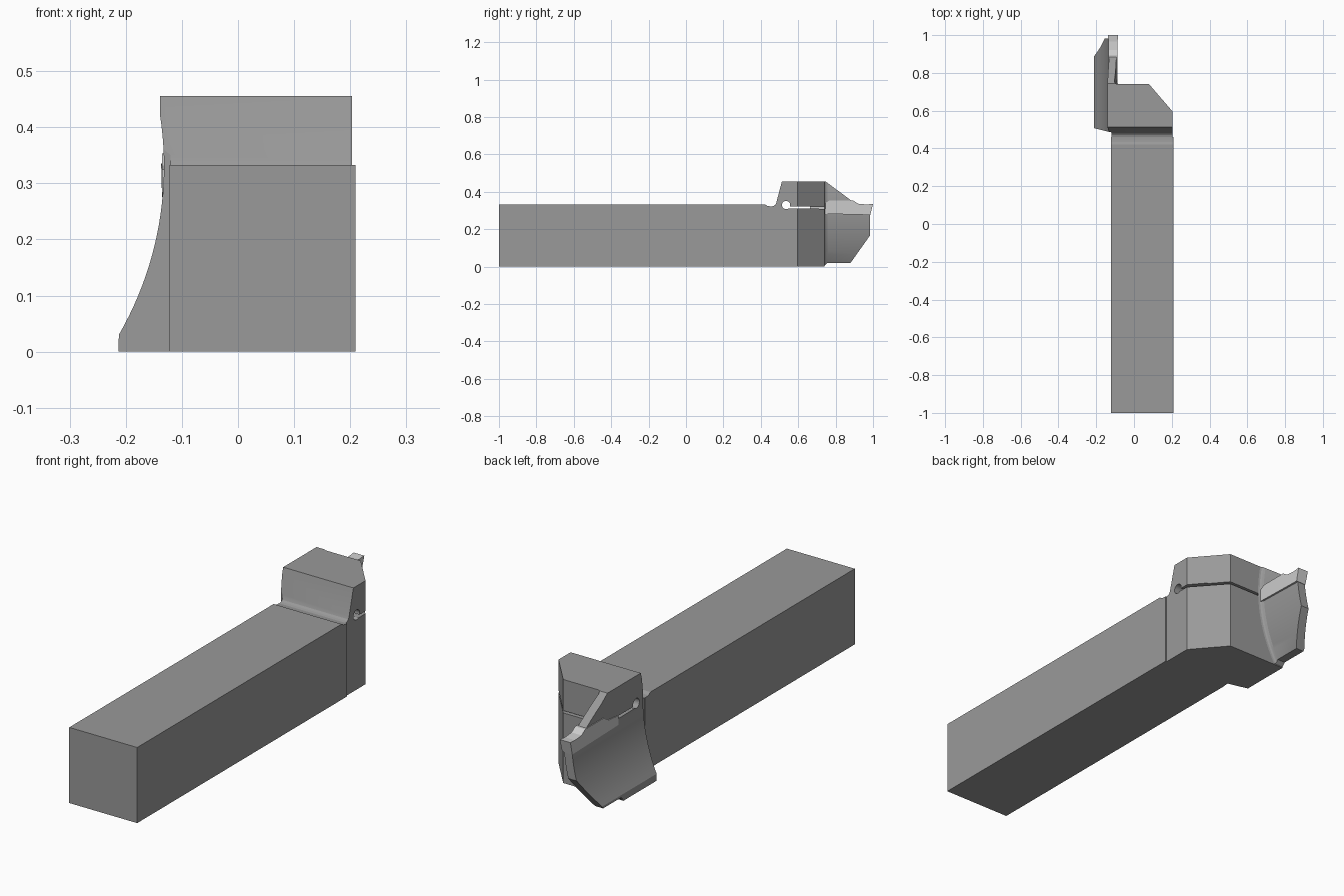
import bpy, bmesh, math

if "Cube" in bpy.data.objects:
    bpy.data.objects.remove(bpy.data.objects["Cube"])

CX, CZ, R_IN, R_OUT = -0.732, 0.33, 0.60, 0.639   # axis and radii of the curved blade
TOP = 0.456


def loft(name, rings):
    """Closed solid through matching rings of 3D points."""
    bm = bmesh.new()
    vs = [[bm.verts.new(p) for p in ring] for ring in rings]
    n = len(vs[0])
    for a, b in zip(vs, vs[1:]):
        for i in range(n):
            j = (i + 1) % n
            bm.faces.new((a[i], a[j], b[j], b[i]))
    bm.faces.new(vs[0])
    bm.faces.new(vs[-1])
    bmesh.ops.recalc_face_normals(bm, faces=bm.faces)
    me = bpy.data.meshes.new(name)
    bm.to_mesh(me)
    bm.free()
    ob = bpy.data.objects.new(name, me)
    bpy.context.collection.objects.link(ob)
    return ob


def side_prism(name, yz, x0, x1):
    return loft(name, [[(x, y, z) for y, z in yz] for x in (x0, x1)])


def plan_prism(name, xy, z0, z1):
    return loft(name, [[(x, y, z) for x, y in xy] for z in (z0, z1)])


def boolean(ob, cutter, op):
    cutter.hide_render = True
    m = ob.modifiers.new(op, 'BOOLEAN')
    m.operation, m.object, m.solver = op, cutter, 'EXACT'
    bpy.context.view_layer.objects.active = ob
    bpy.ops.object.modifier_apply(modifier=m.name)
    bpy.data.objects.remove(cutter)


def smooth(ob):
    bpy.ops.object.select_all(action='DESELECT')
    ob.select_set(True)
    bpy.context.view_layer.objects.active = ob
    bpy.ops.object.shade_smooth_by_angle(angle=math.radians(20))


def paint(obs, name, grey):
    mat = bpy.data.materials.new(name)
    mat.diffuse_color = (grey, grey, grey, 1)
    mat.use_nodes = True
    mat.node_tree.nodes["Principled BSDF"].inputs["Base Color"].default_value = mat.diffuse_color
    for ob in obs:
        ob.data.materials.clear()
        ob.data.materials.append(mat)


def arc_x(z, r):
    return CX + math.sqrt(r * r - (z - CZ) ** 2)


ZS = [0, 0.03] + [0.03 + (TOP - 0.03) * i / 24 for i in range(1, 25)]
inner = [(max(-0.213 if z < CZ else -0.139, arc_x(z, R_IN)), z) for z in ZS]

# Shank with the relief groove at its head end
shank = side_prism("shank", [(-1, 0), (0.46, 0), (0.46, 0.322), (0.448, 0.322), (0.435, 0.324),
                             (0.422, 0.333), (-1, 0.333)], -0.122, 0.209)

# Head: curved left side, trimmed by the plan outline and the side outline
section = inner + [(0.203, TOP), (0.203, 0)]
head = loft("clamping_head", [[(x, y, z) for x, z in section] for y in (0.44, 0.74)])
boolean(head, plan_prism("plan_cut", [(-0.25, 0.517), (-0.12, 0.485), (-0.12, 0.46), (0.25, 0.46),
                                      (0.25, 0.542), (0.203, 0.597), (0.08, 0.74),
                                      (0.08, 0.76), (-0.25, 0.76)], -0.1, 0.6), 'INTERSECT')
boolean(head, side_prism("side_cut", [(0.4, -0.1), (0.4, 0.322), (0.46, 0.322), (0.470, 0.325),
                                      (0.478, 0.331), (0.483, 0.342), (0.513, TOP), (0.54, 0.6),
                                      (0.8, 0.6), (0.8, -0.1)], -0.4, 0.4), 'INTERSECT')

# Clamping slit and round relief hole
boolean(head, side_prism("slit", [(0.545, 0.311), (0.8, 0.308), (0.8, 0.319), (0.665, 0.319),
                                  (0.665, 0.322), (0.545, 0.322)], -0.4, 0.4), 'DIFFERENCE')
hole = [(0.535 + 0.022 * math.cos(a), 0.329 + 0.022 * math.sin(a))
        for a in (2 * math.pi * i / 32 for i in range(32))]
boolean(head, side_prism("hole", hole, -0.4, 0.4), 'DIFFERENCE')

# Curved support blade with a small root fillet
rings = []
for y, extra in ((0.74, 0.017), (0.742, 0.01), (0.747, 0.004), (0.757, 0), (1.02, 0)):
    outer = [(arc_x(z, R_OUT) + extra, z) for z in reversed(ZS)]
    rings.append([(x, y, z) for x, z in inner + outer])
blade = loft("support_blade", rings)
boolean(blade, side_prism("blade_cut", [(0.7, -0.1), (0.74, 0.004), (0.755, 0.02), (0.88, 0.02),
                                        (0.983, 0.165), (0.983, 0.29), (0.89, 0.31), (0.89, 0.348),
                                        (0.745, TOP), (0.7, 0.49)], -0.4, 0.4), 'INTERSECT')

# Cutting insert, reaching back into the head, slightly wider at its front edge
profile = [(0.662, 0.284), (0.985, 0.276), (1.0, 0.335), (0.965, 0.332), (0.92, 0.336),
           (0.895, 0.353), (0.765, 0.353), (0.735, 0.332), (0.662, 0.325)]
insert = loft("cutting_insert", [[(-0.111 + s * (0.0245 + 0.0015 * (y > 0.99)), y, z)
                                  for y, z in profile] for s in (-1, 1)])

paint((shank, head, blade), "dark_steel", 0.32)
paint((insert,), "light_carbide", 0.8)
for ob in (head, blade, shank):
    smooth(ob)
